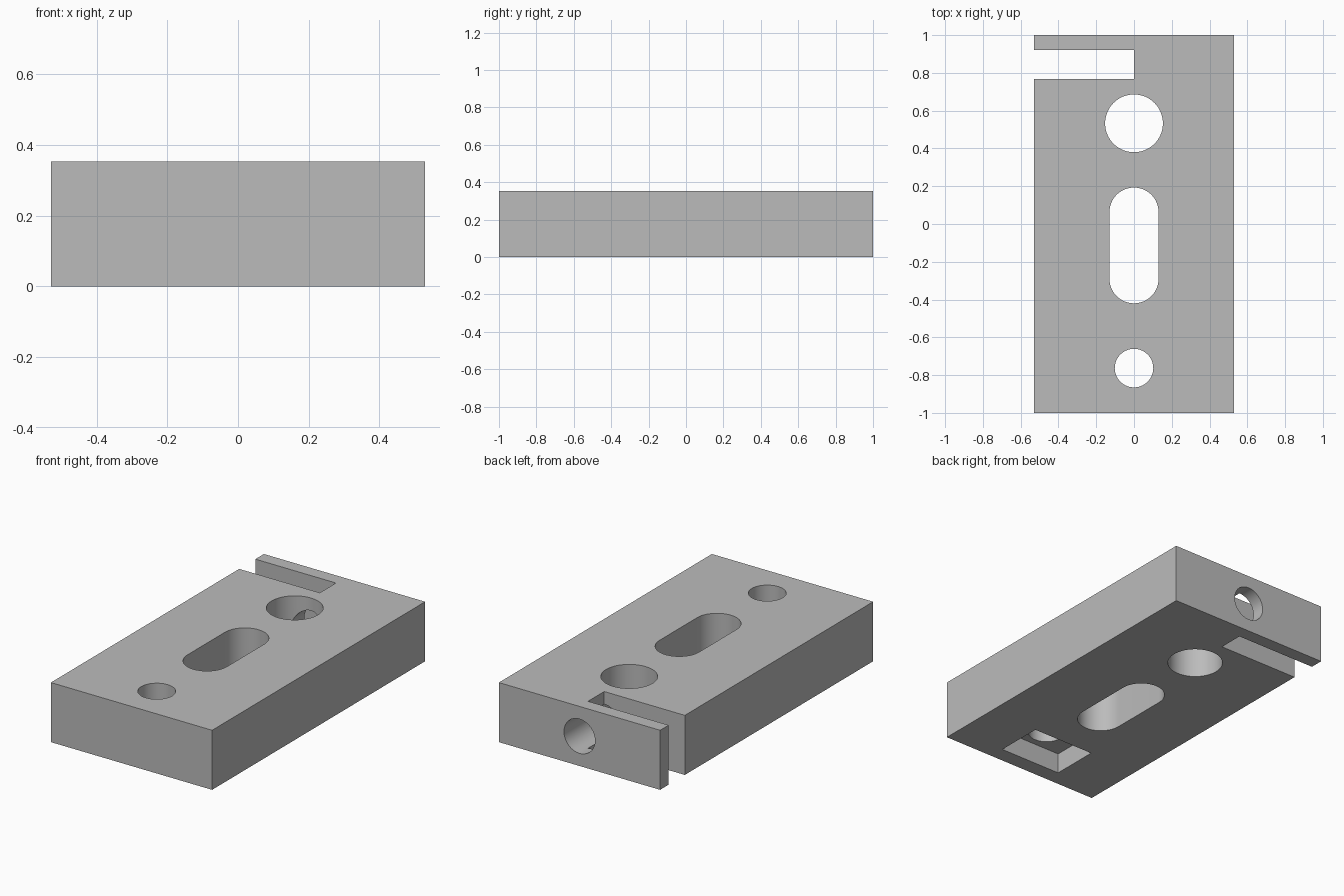
import bpy, bmesh, math
from mathutils import Matrix, Vector

cube = bpy.data.objects.get("Cube")
if cube:
    bpy.data.objects.remove(cube, do_unlink=True)

WIDTH, LENGTH, HEIGHT = 1.06, 2.0, 0.354

grey = bpy.data.materials.new("plain grey")
grey.use_nodes = True
grey.diffuse_color = (0.5, 0.5, 0.5, 1)
grey.node_tree.nodes["Principled BSDF"].inputs["Base Color"].default_value = grey.diffuse_color


def make_object(name, bm):
    bmesh.ops.recalc_face_normals(bm, faces=bm.faces)
    mesh = bpy.data.meshes.new(name)
    bm.to_mesh(mesh)
    bm.free()
    mesh.materials.append(grey)
    obj = bpy.data.objects.new(name, mesh)
    bpy.context.collection.objects.link(obj)
    return obj


def box(name, low, high):
    low, high = Vector(low), Vector(high)
    bm = bmesh.new()
    bmesh.ops.create_cube(bm, size=1, matrix=Matrix.Translation((low + high) / 2)
                          @ Matrix.Diagonal((*(high - low), 1)))
    return make_object(name, bm)


def round_hole(name, radius, y_low, y_high, steps=32):
    """Vertical cutter with half-round ends centred on y_low and y_high."""
    bm = bmesh.new()
    ring = []
    for centre, start in ((y_high, 0), (y_low, math.pi)):
        last = steps + 1 if y_high > y_low else steps
        for i in range(last):
            a = start + math.pi * i / steps
            ring.append(bm.verts.new((radius * math.cos(a), centre + radius * math.sin(a), -0.1)))
    face = bm.faces.new(ring)
    top = bmesh.ops.extrude_face_region(bm, geom=[face])["geom"]
    bmesh.ops.translate(bm, vec=(0, 0, HEIGHT + 0.2),
                        verts=[v for v in top if isinstance(v, bmesh.types.BMVert)])
    return make_object(name, bm)


def cross_hole(name, radius, y_low, y_high):
    """Horizontal cutter along y at mid height."""
    bm = bmesh.new()
    bmesh.ops.create_cone(bm, cap_ends=True, segments=64, radius1=radius, radius2=radius,
                          depth=y_high - y_low,
                          matrix=Matrix.Translation((0, (y_low + y_high) / 2, HEIGHT / 2))
                          @ Matrix.Rotation(math.pi / 2, 4, "X"))
    return make_object(name, bm)


# Solid block
block = box("block", (-WIDTH / 2, -LENGTH / 2, 0), (WIDTH / 2, LENGTH / 2, HEIGHT))

# Openings: bolt hole, its pocket underneath, long slot, large hole, side slit, rear hole
cutters = [
    round_hole("bolt_hole_cutter", 0.102, -0.763, -0.763),
    box("nut_pocket_cutter", (-0.204, -0.905, -0.1), (0.204, -0.617, 0.122)),
    round_hole("long_slot_cutter", 0.13, -0.29, 0.063),
    round_hole("large_hole_cutter", 0.153, 0.533, 0.533),
    box("side_slit_cutter", (-0.7, 0.768, -0.1), (0, 0.92, HEIGHT + 0.1)),
    cross_hole("rear_hole_cutter", 0.102, 0.533, 1.1),
]
bpy.context.view_layer.objects.active = block
for cutter in cutters:
    mod = block.modifiers.new(cutter.name, "BOOLEAN")
    mod.operation, mod.solver, mod.object = "DIFFERENCE", "EXACT", cutter
    bpy.ops.object.modifier_apply(modifier=mod.name)
    bpy.data.objects.remove(cutter, do_unlink=True)

# Smooth bores, sharp edges
bpy.ops.object.select_all(action="DESELECT")
block.select_set(True)
bpy.ops.object.shade_smooth_by_angle(angle=math.radians(30))
